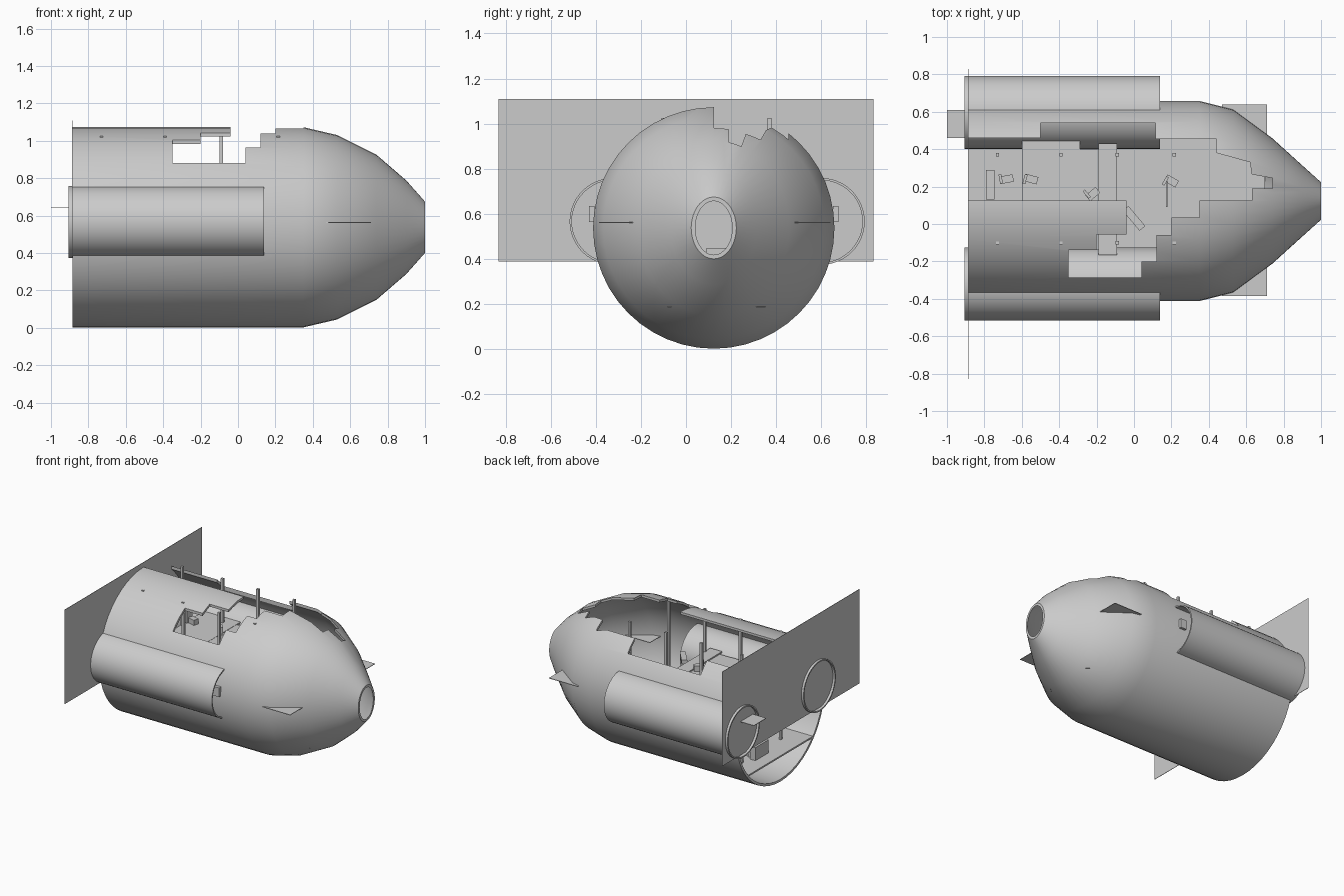
import bpy, bmesh, math
from mathutils import Matrix, Vector

if "Cube" in bpy.data.objects:
    bpy.data.objects.remove(bpy.data.objects["Cube"])

CY, CZ = 0.123, 0.538          # hull axis
HULL = [(-0.885, .535, .535), (0.35, .535, .535), (0.53, .49, .493),
        (0.74, .335, .388), (0.90, .19, .25), (1.0, .10, .137)]


def make(name, bm):
    bmesh.ops.recalc_face_normals(bm, faces=bm.faces)
    mesh = bpy.data.meshes.new(name)
    bm.to_mesh(mesh)
    bm.free()
    ob = bpy.data.objects.new(name, mesh)
    bpy.context.collection.objects.link(ob)
    return ob


def activate(ob):
    bpy.ops.object.select_all(action='DESELECT')
    ob.select_set(True)
    bpy.context.view_layer.objects.active = ob


def smooth(ob):
    activate(ob)
    bpy.ops.object.shade_smooth_by_angle(angle=math.radians(32))


def tube(name, rings, cy, cz, wall, n):
    """Open shell along x with elliptical rings (x, ry, rz) and a wall thickness."""
    bm = bmesh.new()
    loops = []
    path = rings + [(x, ry - wall, rz - wall) for x, ry, rz in reversed(rings)]
    for x, ry, rz in path:
        loops.append([bm.verts.new((x, cy + ry * math.cos(2 * math.pi * i / n),
                                    cz + rz * math.sin(2 * math.pi * i / n))) for i in range(n)])
    for k in range(len(loops)):
        a, b = loops[k], loops[(k + 1) % len(loops)]
        for i in range(n):
            j = (i + 1) % n
            bm.faces.new((a[i], a[j], b[j], b[i]))
    return make(name, bm)


def prism(name, pts, z0, z1):
    """Top-view outline extruded between two heights."""
    bm = bmesh.new()
    f = bm.faces.new([bm.verts.new((x, y, z0)) for x, y in pts])
    ext = bmesh.ops.extrude_face_region(bm, geom=[f])
    bmesh.ops.translate(bm, vec=(0, 0, z1 - z0),
                        verts=[v for v in ext['geom'] if isinstance(v, bmesh.types.BMVert)])
    return make(name, bm)


def box(name, x, y, z, turn=0):
    """Box from (min, max) ranges, turned about its own vertical axis."""
    bm = bmesh.new()
    size = Vector((x[1] - x[0], y[1] - y[0], z[1] - z[0]))
    mid = Vector((sum(x) / 2, sum(y) / 2, sum(z) / 2))
    m = Matrix.Translation(mid) @ Matrix.Rotation(math.radians(turn), 4, 'Z') @ Matrix.Diagonal((*size, 1))
    bmesh.ops.create_cube(bm, size=1, matrix=m)
    return make(name, bm)


# Hull shell with its stepped, broken-open roof
hull = tube("hull", HULL, CY, CZ, 0.018, 48)
breach = prism("breach_cutter", [
    (-1, .125), (-.04, .125), (-.04, -.055), (-.2, -.055), (-.2, -.14), (-.35, -.14),
    (-.35, -.285), (.04, -.285), (.04, -.2), (.12, -.2), (.12, -.06), (.2, -.06),
    (.2, .035), (.35, .035), (.35, .125), (.63, .125), (.63, .19), (.74, .19),
    (.74, .245), (.63, .265), (.62, .33), (.44, .38), (.44, .455), (.115, .455),
    (.115, .54), (-.5, .54), (-.5, .46), (-1, .46)], 0.70, 1.3)
mod = hull.modifiers.new("breach", 'BOOLEAN')
mod.operation = 'DIFFERENCE'
mod.solver = 'EXACT'
mod.object = breach
activate(hull)
bpy.ops.object.modifier_apply(modifier=mod.name)
bpy.data.objects.remove(breach)
smooth(hull)

# Side engine tubes, each with a small bracket, and nose fins
for side, y, fin in (("right", -.321, (-.385, -.235)), ("left", .597, (.48, .64))):
    smooth(tube(side + "_engine", [(-.905, .195, .193), (.14, .195, .193)], y, .567, .01, 48))
    s = -1 if y < 0 else 1
    yb = CY + s * .54
    box(side + "_bracket", (.09, .14), (yb - .012, yb + .012), (.565, .635))
    box(side + "_fin", (.47, .71), fin, (.561, .565))

# Rear bulkhead plate and tail tab
box("rear_plate", (-.887, -.884), (-.83, .83), (.39, 1.11))
box("tail_tab", (-1.0, -.88), (.46, .61), (.643, .647))

# Lower floor follows the hull outline
h = 0.2
near = []
for x, ry, rz in HULL[:3] + [(0.70, .365, .41)]:
    near.append((x, (ry - .01) * math.sqrt(1 - ((CZ - h) / (rz - .01)) ** 2)))
prism("lower_floor", [(x, CY - w) for x, w in near] + [(x, CY + w) for x, w in reversed(near)], h - .012, h)

# Upper deck, cross walkway and partitions
box("upper_deck", (-.60, -.29), (-.14, .445), (.675, .69))
box("deck_landing", (-.29, -.09), (-.14, .40), (.675, .688))
box("cross_walkway", (-.19, -.09), (-.165, .43), (.69, .70))
box("rear_bench", (-.79, -.745), (.13, .29), (h, .30))
box("ramp_bar", (-.02, .02), (-.04, .10), (.66, .69), 40)
box("partition", (.17, .178), (.09, .23), (h, .45))

# Support posts
for x in (-.73, -.39, -.09, .215):
    for y in (-.10, .37):
        box("post", (x - .009, x + .009), (y - .009, y + .009), (.19, 1.026))

# Seats on the floors
for x, y, z, turn in ((-.68, .24, h, 10), (-.55, .24, .69, -15), (-.22, .16, .69, 40), (.20, .23, h, -30)):
    box("seat_base", (x - .035, x + .035), (y - .02, y + .02), (z, z + .04), turn)
    box("seat_back", (x - .04, x - .025), (y - .025, y + .025), (z, z + .09), turn)
